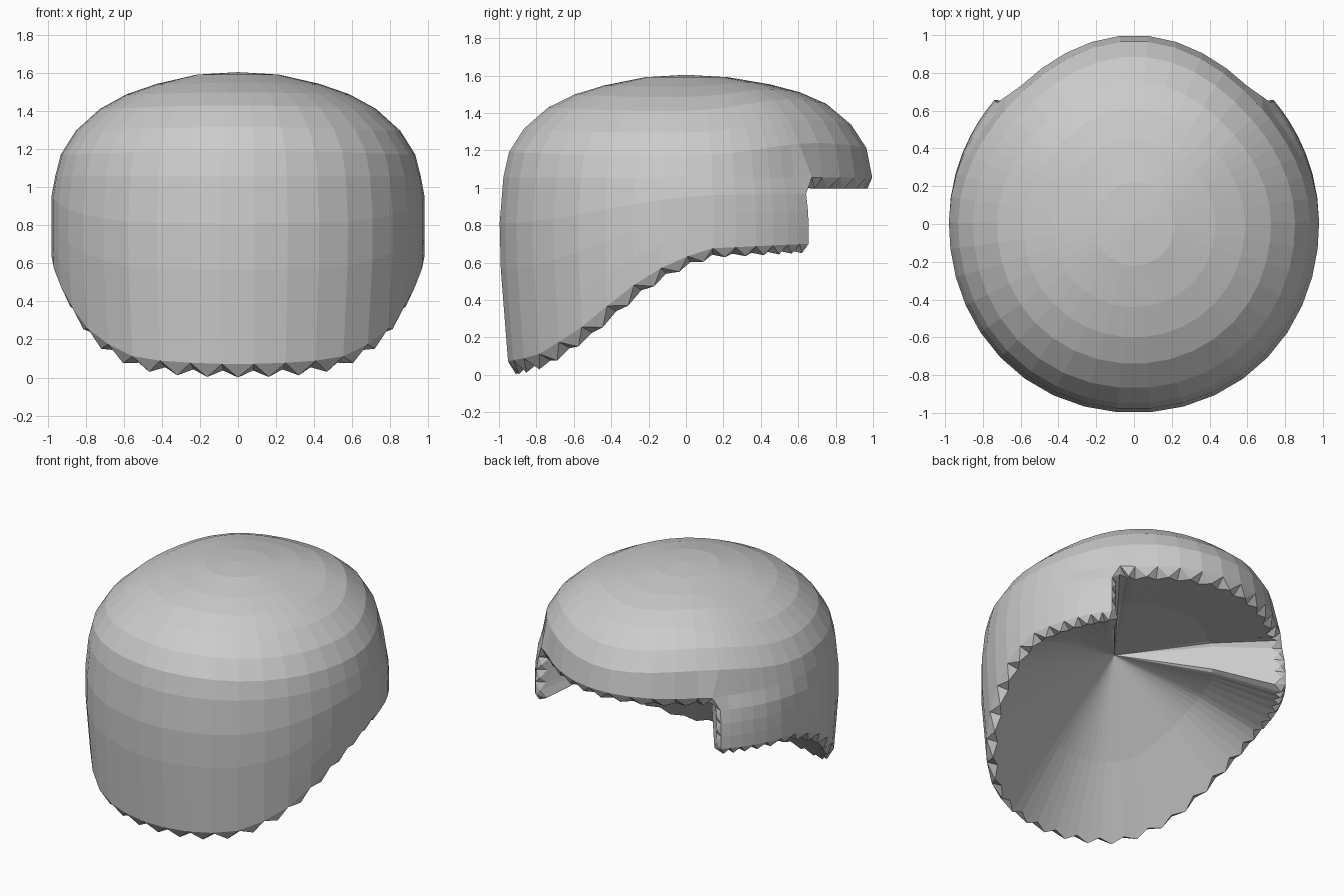
import bpy, bmesh, math
from mathutils import Vector

cube = bpy.data.objects.get("Cube")
if cube:
    bpy.data.objects.remove(cube)

FRONT, BACK, ROWS = 33, 11, 4     # columns of the skirt, columns over the notch, skirt rows
COLS = FRONT + BACK
NOTCH = math.radians(41)
EDGE = 1.065                      # height where the dome meets the skirt
APEX = Vector((0, -0.2, 1.03))    # where the hollow underside meets
CROWN = [(0.98, EDGE), (0.95, 1.18), (0.87, 1.305), (0.74, 1.42),
         (0.6, 1.495), (0.44, 1.55), (0.22, 1.6)]
FADE = (0, 1, 1, 0.9, 0.6, 0.3, 0)
RIM = [(-1.0, 0.08), (-0.83, 0.11), (-0.6, 0.24), (-0.4, 0.4), (-0.2, 0.55),
       (0.0, 0.64), (0.13, 0.685), (0.66, 0.71)]


def interp(points, t):
    for (a, u), (b, v) in zip(points, points[1:]):
        if t <= b:
            return u + (v - u) * max(0, t - a) / (b - a)
    return points[-1][1]


def angle(i):
    """Column direction; skirt columns are wider at the front."""
    i %= COLS
    if i <= FRONT:
        t = 2 * i / FRONT - 1
        return -math.pi / 2 - (math.pi / 2 + NOTCH) * (1.3 * t - 0.3 * t ** 3)
    return math.pi - NOTCH - (i - FRONT) * (math.pi - 2 * NOTCH) / BACK


def place(i, r, z):
    """Point on the head at a column, slightly pinched at the rear corners."""
    a = angle(i)
    s = math.sin(a)
    corner = math.sin(2 * a) ** 2
    if s > 0:
        r *= 1 - 0.035 * corner * min(1, max(0, (z - 0.85) / 0.2))
        if z >= EDGE:
            r *= 1 + 0.02 * s ** 4
    else:
        r *= 1 + 0.01 * corner
    return Vector((0.98 * r * math.cos(a), r * s, z))


bm = bmesh.new()

# Rounded crown, fuller at the rear corners
rings = []
for (r, z), fade in zip(CROWN, FADE):
    ring = []
    for i in range(COLS):
        s = math.sin(angle(i))
        lift = 0.03 * s * s + 0.01 * s
        if s > 0:
            lift += 0.045 * math.sin(2 * angle(i)) ** 2
        ring.append(bm.verts.new(place(i, r, z + lift * fade)))
    rings.append(ring)
for low, high in zip(rings, rings[1:]):
    for i in range(COLS):
        j = (i + 1) % COLS
        bm.faces.new((low[i], low[j], high[j], high[i]))
top = bm.verts.new((0, 0, 1.613))
for i in range(COLS):
    bm.faces.new((rings[-1][i], rings[-1][(i + 1) % COLS], top))

# Skirt hanging down at the front and sides
skirt = []
for i in range(FRONT + 1):
    bottom = interp(RIM, math.sin(angle(i)))
    column = [rings[0][i]]
    for k in range(1, ROWS + 1):
        z = EDGE + (bottom - EDGE) * k / ROWS
        r = 1.0 if z > 0.65 else 0.955 + 0.045 * (z - 0.08) / 0.57
        column.append(bm.verts.new(place(i, r, z)))
    skirt.append(column)
for left, right in zip(skirt, skirt[1:]):
    for k in range(ROWS):
        bm.faces.new((left[k], left[k + 1], right[k + 1], right[k]))

# Round off the upper corners of the notch
for i in (0, FRONT):
    corner = rings[0][i].co
    corner.y += 0.05
    corner.x *= 0.97

# Closed rim path: notch side, skirt hem, other notch side, back edge
rim = skirt[0][:] + [c[-1] for c in skirt[1:-1]] + skirt[-1][::-1] + rings[0][FRONT + 1:]
count = len(rim)
hem = [v.co.copy() for v in rim]


def inner(p, tangent):
    """Move a rim point inward and out past the cut edge."""
    normal = Vector((p.x, p.y, 0)).normalized()
    past = normal.cross(tangent).normalized()
    if abs(tangent.normalized().z) > 0.85:
        drop = 0.015
    elif p.z > 1.0:
        drop = 0.06
    else:
        drop = 0.035
    return p - normal * 0.07 + past * drop


# Toothed band along the rim, its tips pointing away from the apex
loop = []
for i in range(count):
    a, b, before = hem[i], hem[(i + 1) % count], hem[i - 1]
    loop.append(bm.verts.new(inner(a, b - before)))
    base = inner((a + b) / 2, b - a)
    loop.append(bm.verts.new(base + (base - APEX).normalized() * 0.045))
for i in range(count):
    j = (i + 1) % count
    valley, tip, following = loop[2 * i], loop[2 * i + 1], loop[2 * j]
    bm.faces.new((rim[i], valley, tip))
    bm.faces.new((rim[i], tip, rim[j]))
    bm.faces.new((rim[j], tip, following))

# Hollow underside fanning to one point
apex = bm.verts.new(APEX)
total = len(loop)
middle = []
for i in range(total):
    smooth = (loop[i - 1].co + loop[i].co * 2 + loop[(i + 1) % total].co) / 4
    middle.append(bm.verts.new(APEX.lerp(smooth, 0.6) + Vector((0, 0, 0.03))))
for i in range(total):
    j = (i + 1) % total
    bm.faces.new((loop[i], loop[j], middle[j], middle[i]))
    bm.faces.new((middle[i], middle[j], apex))

bmesh.ops.recalc_face_normals(bm, faces=bm.faces)
low = min(v.co.z for v in bm.verts)
bmesh.ops.translate(bm, verts=bm.verts, vec=(0, 0, -low))

mesh = bpy.data.meshes.new("hair_cap")
bm.to_mesh(mesh)
bm.free()
cap = bpy.data.objects.new("hair_cap", mesh)
bpy.context.collection.objects.link(cap)

grey = bpy.data.materials.new("light_grey")
grey.use_nodes = True
colour = (0.6, 0.6, 0.6, 1)
grey.diffuse_color = colour
grey.node_tree.nodes["Principled BSDF"].inputs["Base Color"].default_value = colour
mesh.materials.append(grey)
